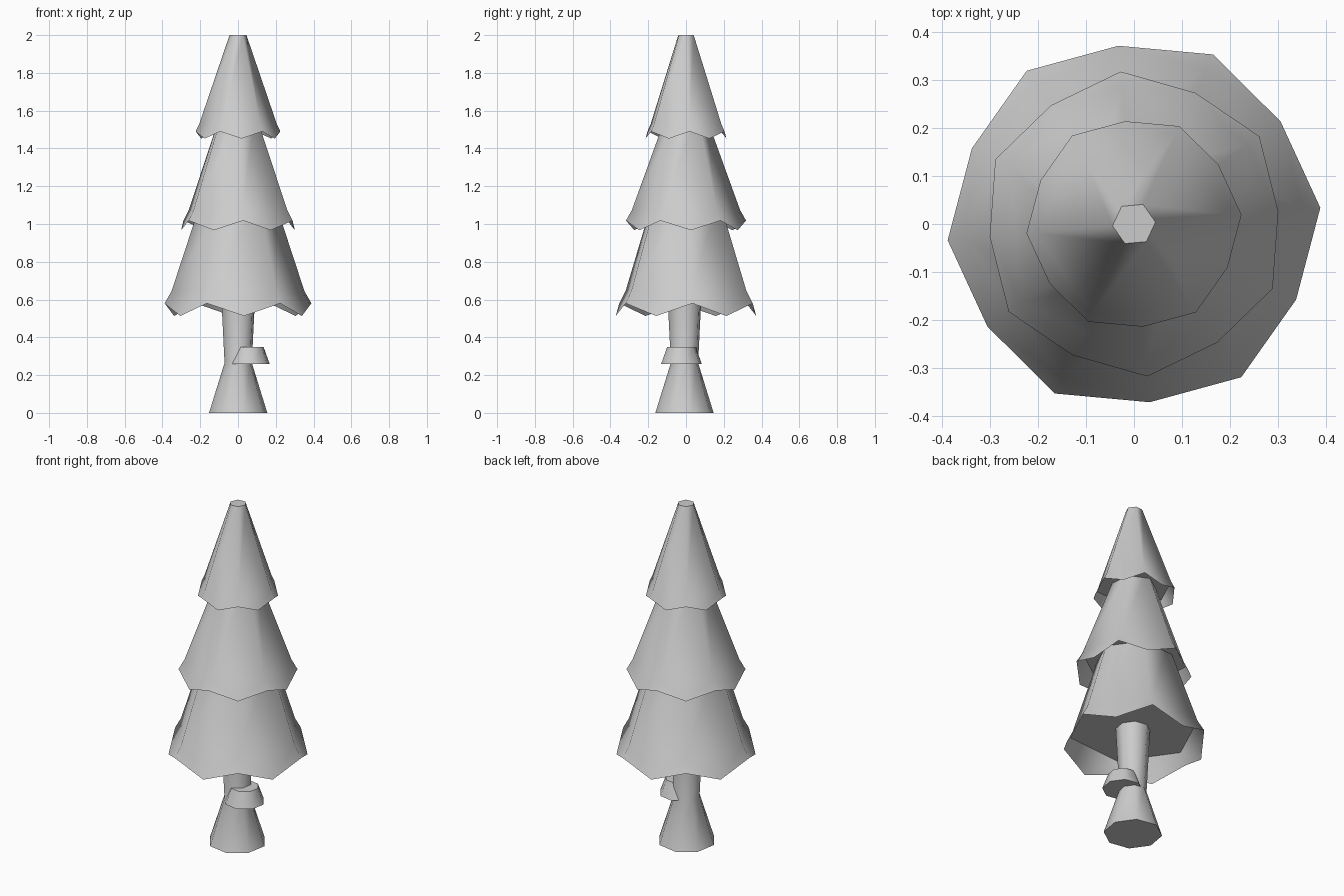
import bpy, bmesh, math
from mathutils import Vector

cube = bpy.data.objects.get("Cube")
if cube:
    bpy.data.objects.remove(cube, do_unlink=True)

grey = bpy.data.materials.new("plain_grey")
grey.use_nodes = True
colour = (0.6, 0.6, 0.6, 1)
grey.diffuse_color = colour
grey.node_tree.nodes["Principled BSDF"].inputs["Base Color"].default_value = colour


def ring(bm, radius, z, sides, phase, centre=(0, 0)):
    verts = []
    for i in range(sides):
        a = math.radians(phase) + math.tau * i / sides
        verts.append(bm.verts.new((centre[0] + radius * math.cos(a),
                                   centre[1] + radius * math.sin(a), z)))
    return verts


def bridge(bm, low, high):
    n = len(low)
    for i in range(n):
        j = (i + 1) % n
        bm.faces.new((low[i], low[j], high[j], high[i]))


def finish(bm, name, angle):
    mesh = bpy.data.meshes.new(name)
    bm.to_mesh(mesh)
    bm.free()
    mesh.materials.append(grey)
    obj = bpy.data.objects.new(name, mesh)
    bpy.context.collection.objects.link(obj)
    bpy.ops.object.select_all(action="DESELECT")
    obj.select_set(True)
    bpy.context.view_layer.objects.active = obj
    bpy.ops.object.shade_smooth_by_angle(angle=math.radians(angle))


def lathe(name, profile, sides, phase, centre):
    """Closed solid from (radius, height) pairs, bottom to top."""
    bm = bmesh.new()
    rings = [ring(bm, r, z, sides, phase, centre) for r, z in profile]
    for low, high in zip(rings, rings[1:]):
        bridge(bm, low, high)
    bm.faces.new(rings[0][::-1])
    bm.faces.new(rings[-1])
    finish(bm, name, 50)


def foliage(name, phase, base, top, corner, tip):
    """Six-sided cone with a thin flared skirt that hangs in six points."""
    bm = bmesh.new()
    hexagon = ring(bm, *base, 6, phase)
    crown = ring(bm, *top, 6, phase)
    corners = ring(bm, *corner, 6, phase)
    tips = ring(bm, *tip, 6, phase + 30)
    bridge(bm, hexagon, crown)
    bm.faces.new(crown)
    for i in range(6):
        j = (i + 1) % 6
        bm.faces.new((corners[i], tips[i], hexagon[i]))
        bm.faces.new((tips[i], hexagon[j], hexagon[i]))
        bm.faces.new((tips[i], corners[j], hexagon[j]))
    # Underside has its own vertices so it stays flat
    bm.faces.new(ring(bm, *base, 6, phase)[::-1])
    finish(bm, name, 62)


# Trunk with a flared foot and a bracket fungus on its side
lathe("trunk", [(0.158, 0), (0.074, 0.265), (0.095, 0.68)], 8, 12.5, (0.001, -0.008))
lathe("bracket_fungus", [(0.11, 0.26), (0.077, 0.35)], 8, 12.5, (0.06, -0.024))

# Foliage tiers, the middle one turned by half a side
foliage("lower_foliage", 5, (0.353, 0.645), (0.19, 1.14), (0.39, 0.58), (0.373, 0.513))
foliage("middle_foliage", 35, (0.287, 1.075), (0.1, 1.59), (0.319, 1.018), (0.302, 0.967))
foliage("upper_foliage", 5, (0.206, 1.53), (0.045, 2.0), (0.225, 1.49), (0.215, 1.452))
